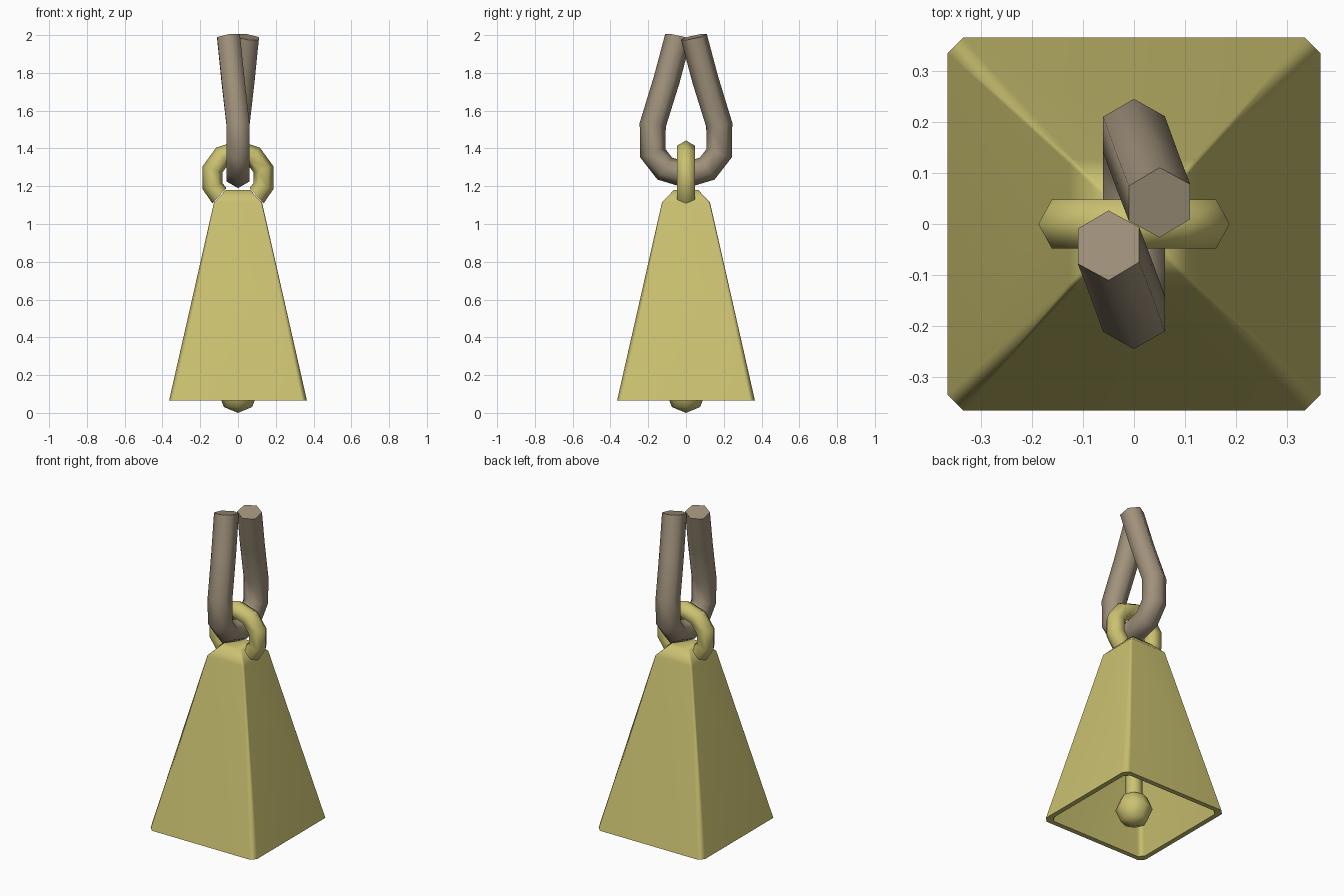
import bpy, bmesh, math
from mathutils import Vector

if "Cube" in bpy.data.objects:
    bpy.data.objects.remove(bpy.data.objects["Cube"])


def material(name, rgb):
    m = bpy.data.materials.new(name)
    m.diffuse_color = (*rgb, 1)
    m.use_nodes = True
    m.node_tree.nodes["Principled BSDF"].inputs["Base Color"].default_value = m.diffuse_color
    return m


brass = material("brass yellow", (0.60, 0.54, 0.165))
leather = material("strap brown", (0.35, 0.285, 0.20))


def finish(name, bm, mat, angle):
    bmesh.ops.recalc_face_normals(bm, faces=bm.faces[:])
    me = bpy.data.meshes.new(name)
    bm.to_mesh(me)
    bm.free()
    me.materials.append(mat)
    ob = bpy.data.objects.new(name, me)
    bpy.context.collection.objects.link(ob)
    bpy.ops.object.select_all(action='DESELECT')
    ob.select_set(True)
    bpy.context.view_layer.objects.active = ob
    bpy.ops.object.shade_smooth_by_angle(angle=math.radians(angle))
    return ob


def loft(bm, rings):
    """Join equal-length rings of points with quads and cap both ends."""
    loops = [[bm.verts.new(p) for p in ring] for ring in rings]
    for a, b in zip(loops, loops[1:]):
        for i in range(len(a)):
            j = (i + 1) % len(a)
            bm.faces.new((a[i], a[j], b[j], b[i]))
    bm.faces.new(loops[0])
    bm.faces.new(loops[-1])


def sweep(path, side, r, n=6):
    """Tube along path; the first and last points only steer the end cuts."""
    path = [Vector(p) for p in path]
    side = Vector(side)
    rings = []
    for a, p, b in zip(path, path[1:], path[2:]):
        t = ((p - a).normalized() + (b - p).normalized()).normalized()
        up = t.cross(side).normalized()
        s = up.cross(t)
        rings.append([p + r * (up * math.cos(k * math.tau / n) + s * math.sin(k * math.tau / n))
                      for k in range(n)])
    bm = bmesh.new()
    loft(bm, rings)
    return bm


def chamfered_square(z, h, c):
    q = [(h, -h + c), (h, h - c), (h - c, h), (-h + c, h),
         (-h, h - c), (-h, -h + c), (-h + c, -h), (h - c, -h)]
    return [(x, y, z) for x, y in q]


# Hollow square bell: outside from top to rim, then up the inside
bm = bmesh.new()
loft(bm, [chamfered_square(*s) for s in (
    (1.18, 0.064, 0.006), (1.115, 0.127, 0.009), (0.065, 0.365, 0.03),
    (0.065, 0.335, 0.028), (1.09, 0.10, 0.008))])
bell = finish("bell_body", bm, brass, 48)
weighted = bell.modifiers.new("even shading", 'WEIGHTED_NORMAL')
weighted.keep_sharp = True

# Clapper: low-poly ball and its rod
bm = bmesh.new()
bmesh.ops.create_uvsphere(bm, u_segments=8, v_segments=4, radius=0.105)
bmesh.ops.translate(bm, verts=bm.verts[:], vec=(0, 0, 0.105))
finish("clapper_ball", bm, brass, 62)
finish("clapper_rod", sweep([(0, 0, z) for z in (0.1, 0.15, 1.09, 1.2)], (1, 0, 0), 0.048, 8),
       brass, 62)

# Hanging ring: ten-sided, cut where it meets the sloping bell top
ring = []
for deg in (-81, -44, -18, 18, 54, 90, 126, 162, 198, 224, 261):
    R = 0.142 * (0.965 if deg in (-44, 224) else 1)
    ring.append((R * math.cos(math.radians(deg)), 0, 1.245 + R * math.sin(math.radians(deg))))
finish("hanging_ring", sweep(ring, (0, 1, 0), 0.055), brass, 62)

# Strap loop: one half, turned half a revolution about z for the other half
half = [(-0.09, 0.0, 2.25), (-0.05, -0.042, 1.99), (-0.027, -0.102, 1.765), (0, -0.176, 1.525),
        (0, -0.176, 1.375), (0, -0.112, 1.293)]
strap = half + [(0, 0, 1.26)] + [(-x, -y, z) for x, y, z in reversed(half)]
finish("strap_loop", sweep(strap, (1, 0, 0), 0.07), leather, 62)
